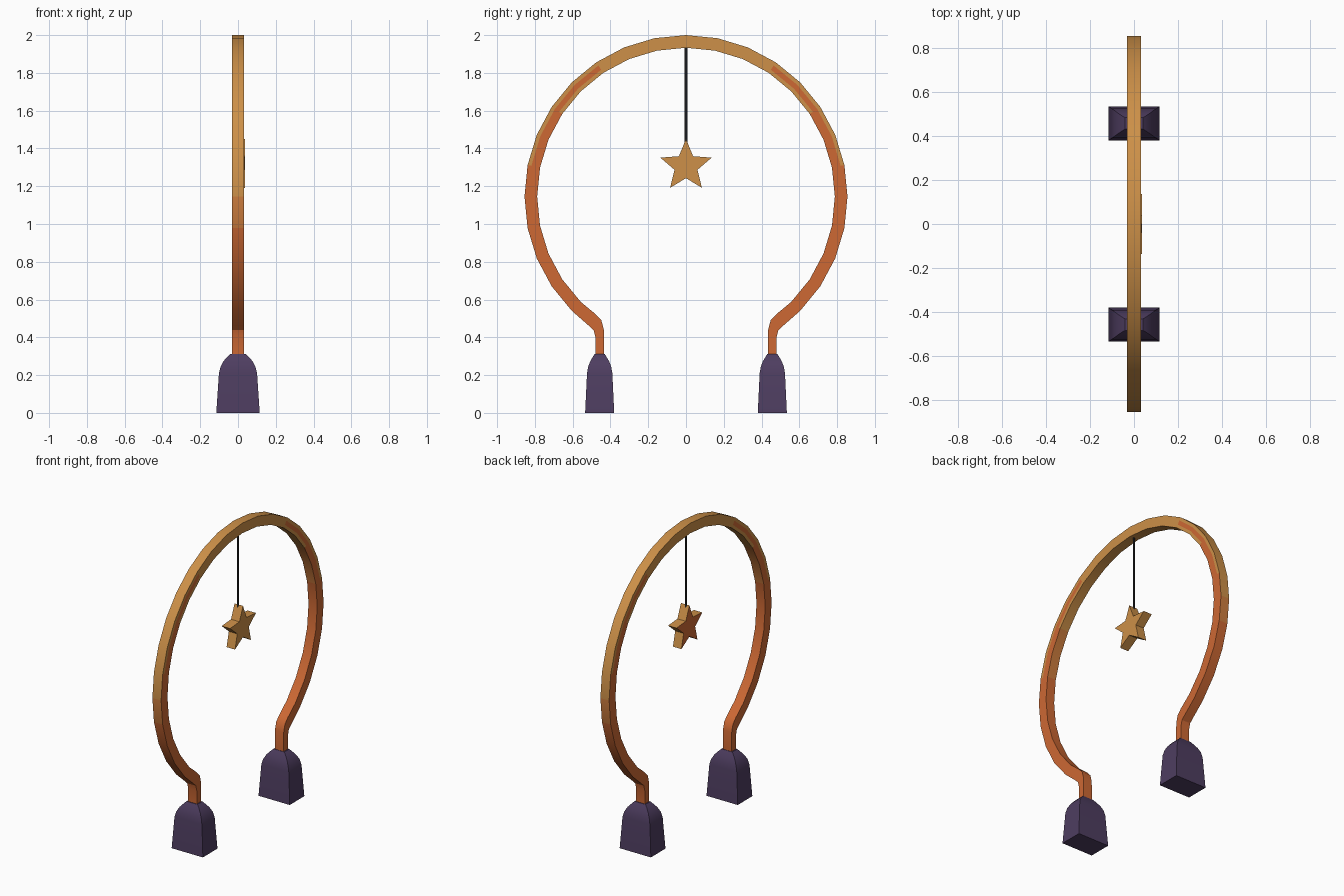
import bpy, bmesh, math

if "Cube" in bpy.data.objects:
    bpy.data.objects.remove(bpy.data.objects["Cube"])


def mat(name, rgb):
    m = bpy.data.materials.new(name)
    m.diffuse_color = (*rgb, 1)
    m.use_nodes = True
    m.node_tree.nodes["Principled BSDF"].inputs["Base Color"].default_value = m.diffuse_color
    return m


GOLD = mat("gold", (0.61, 0.28, 0.065))
AMBER = mat("amber", (0.61, 0.205, 0.048))
ORANGE = mat("orange", (0.61, 0.14, 0.034))
PURPLE = mat("dark purple", (0.076, 0.047, 0.117))
BLACK = mat("cord black", (0.02, 0.02, 0.022))


def finish(bm, name, mats, angle=None):
    bmesh.ops.recalc_face_normals(bm, faces=bm.faces[:])
    me = bpy.data.meshes.new(name)
    bm.to_mesh(me)
    bm.free()
    for m in mats:
        me.materials.append(m)
    ob = bpy.data.objects.new(name, me)
    bpy.context.collection.objects.link(ob)
    if angle:
        me.shade_smooth()
        me.set_sharp_from_angle(angle=math.radians(angle))
    return ob


def loft(bm, rings):
    """Skin a list of equal-length point loops and cap both ends.
    Returns (face, index around the loop) for each skin face."""
    vs = [[bm.verts.new(p) for p in r] for r in rings]
    n = len(vs[0])
    out = []
    for a, b in zip(vs, vs[1:]):
        for i in range(n):
            j = (i + 1) % n
            out.append((bm.faces.new((a[i], a[j], b[j], b[i])), i))
    bm.faces.new(vs[0])
    bm.faces.new(vs[-1])
    return out


# Arch: 32-sided ring that bends into two straight necks
CZ, RO, RI, HX = 1.145, 0.855, 0.788, 0.032
half = []
for k in range(13):
    a = math.radians(11.25 * k)
    s, c = math.sin(a), math.cos(a)
    half.append(((RO * s, CZ + RO * c), (RI * s, CZ + RI * c)))
half += [((0.515, 0.462), (0.478, 0.522)), ((0.489, 0.438), (0.448, 0.49)),
         ((0.479, 0.40), (0.435, 0.44)), ((0.479, 0.30), (0.434, 0.30))]
path = [((-o[0], o[1]), (-i[0], i[1])) for o, i in half[:0:-1]] + half
section = [(HX, 0), (HX, 0.3), (HX, 0.7), (HX, 1),
           (-HX, 1), (-HX, 0.7), (-HX, 0.3), (-HX, 0)]
rings = [[(x, o[0] + (i[0] - o[0]) * t, o[1] + (i[1] - o[1]) * t)
          for x, t in section] for o, i in path]
# height below which each lengthwise strip turns orange
turn = [1.33, 1.82, 1.62, 1.35, 1.62, 1.82, 1.33, 0.9]
bm = bmesh.new()
for f, i in loft(bm, rings):
    z = f.calc_center_median().z
    f.material_index = 2 if z < turn[i] else 0
    if i == 7 and 0.9 <= z < 1.15 or i == 3 and 1.35 <= z < 1.6:
        f.material_index = 1
finish(bm, "arch", [GOLD, AMBER, ORANGE], 30)

# Feet: tapered blocks with rounded shoulders
profile = [(0, 0.115, 0.077), (0.21, 0.101, 0.067), (0.245, 0.092, 0.061),
           (0.275, 0.076, 0.049), (0.3, 0.054, 0.034), (0.313, 0.04, 0.026)]
for side, name in ((-1, "front_foot"), (1, "back_foot")):
    bm = bmesh.new()
    y = 0.457 * side
    loft(bm, [[(hx, y - hy, z), (hx, y + hy, z), (-hx, y + hy, z), (-hx, y - hy, z)]
              for z, hx, hy in profile])
    finish(bm, name, [PURPLE], 32)

# Hanging cord
bm = bmesh.new()
loft(bm, [[(0.008 * math.cos(a), 0.008 * math.sin(a), z)
           for a in (math.pi * k / 3 for k in range(6))] for z in (1.42, 1.95)])
finish(bm, "cord", [BLACK])

# Five-pointed star, orange on its -x face
bm = bmesh.new()
pts = []
for k in range(10):
    r = 0.143 if k % 2 == 0 else 0.064
    a = math.pi * k / 5
    pts.append((r * math.sin(a), 1.307 + r * math.cos(a)))
loft(bm, [[(x, y, z) for y, z in pts] for x in (-0.025, 0.037)])
for f in bm.faces:
    f.material_index = int(f.calc_center_median().x < -0.02)
finish(bm, "star", [GOLD, ORANGE])
